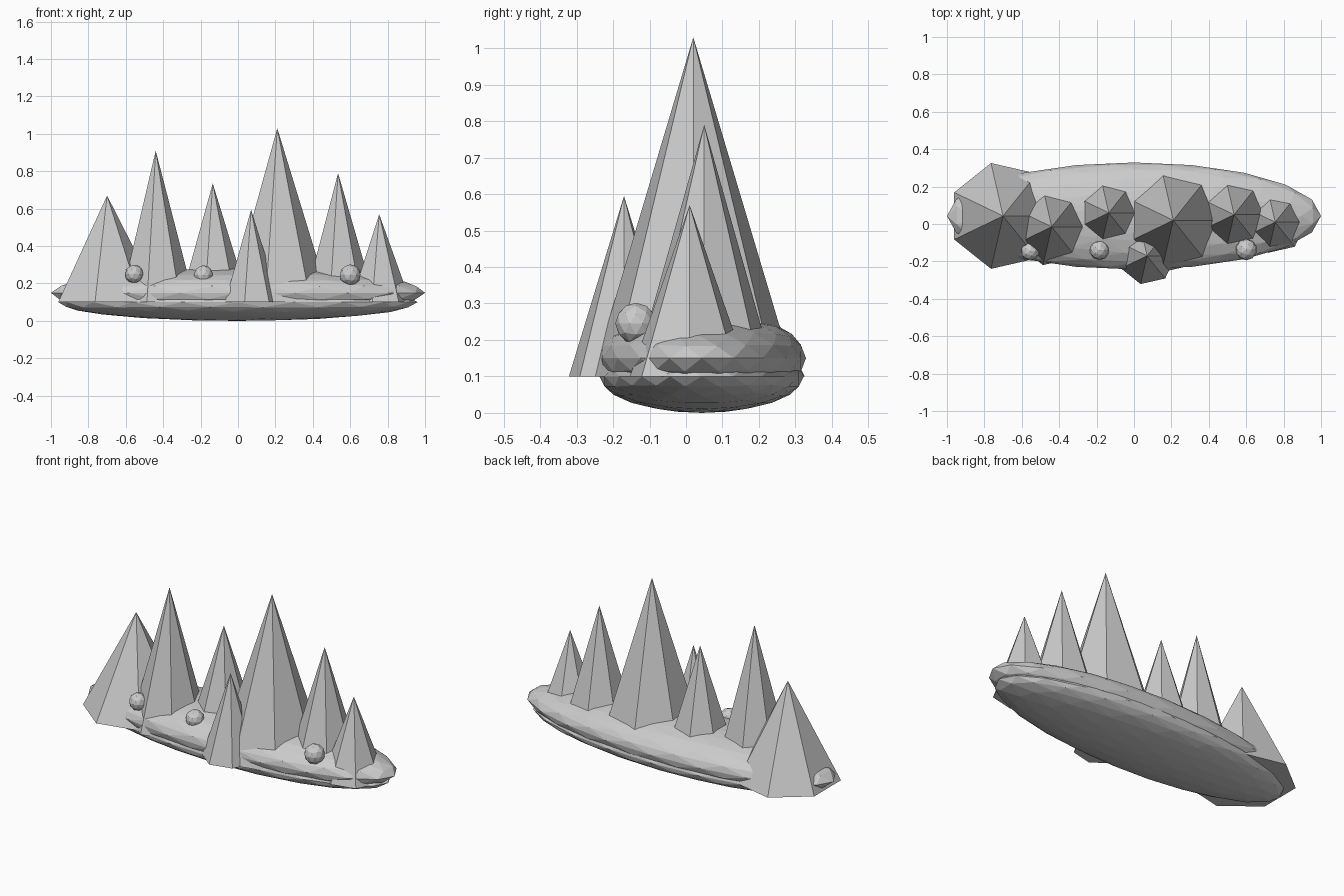
import bpy, math
from mathutils import Matrix
import bmesh

if "Cube" in bpy.data.objects:
    bpy.data.objects.remove(bpy.data.objects["Cube"])

stone = bpy.data.materials.new("pale grey")
stone.diffuse_color = (0.6, 0.6, 0.6, 1)
stone.use_nodes = True
stone.node_tree.nodes["Principled BSDF"].inputs["Base Color"].default_value = stone.diffuse_color


def add_object(name, bm):
    mesh = bpy.data.meshes.new(name)
    bm.to_mesh(mesh)
    bm.free()
    mesh.materials.append(stone)
    bpy.context.collection.objects.link(bpy.data.objects.new(name, mesh))


def blob(name, centre, radii, detail):
    """Faceted ellipsoid."""
    bm = bmesh.new()
    m = Matrix.Translation(centre) @ Matrix.Diagonal((*radii, 1))
    bmesh.ops.create_icosphere(bm, subdivisions=detail, radius=1, matrix=m)
    add_object(name, bm)


def spire(name, x, y, top, radius, base=0.1, sides=7):
    """Seven-sided pyramid with a flat closed base."""
    bm = bmesh.new()
    ring = [bm.verts.new((x + radius * math.cos(i * math.tau / sides),
                          y + radius * math.sin(i * math.tau / sides), base))
            for i in range(sides)]
    tip = bm.verts.new((x, y, top))
    for i in range(sides):
        bm.faces.new((ring[i], ring[(i + 1) % sides], tip))
    bm.faces.new(ring[::-1])
    add_object(name, bm)


# Ground: shallow lower body and the mound lying on it
blob("lower_ground", (0, 0.043, 0.1), (0.96, 0.28, 0.1), 3)
blob("upper_mound", (0, 0.043, 0.15), (1.0, 0.286, 0.132), 3)

# Row of peaks: x, y, top height, base radius
peaks = [(-0.70, 0.043, 0.67, 0.29),
         (-0.44, -0.015, 0.91, 0.21),
         (-0.135, 0.06, 0.735, 0.195),
         (0.21, 0.02, 1.03, 0.285),
         (0.535, 0.05, 0.79, 0.20),
         (0.755, 0.01, 0.57, 0.168),
         (0.07, -0.17, 0.595, 0.155)]
for i, p in enumerate(peaks):
    spire(f"peak_{i + 1}", *p)

# Small boulders along the front
boulders = [(-0.555, -0.145, 0.25, 0.05),
            (-0.185, -0.14, 0.245, 0.052),
            (0.60, -0.137, 0.245, 0.057)]
for i, (x, y, z, r) in enumerate(boulders):
    blob(f"boulder_{i + 1}", (x, y, z), (r, r, r), 2)
